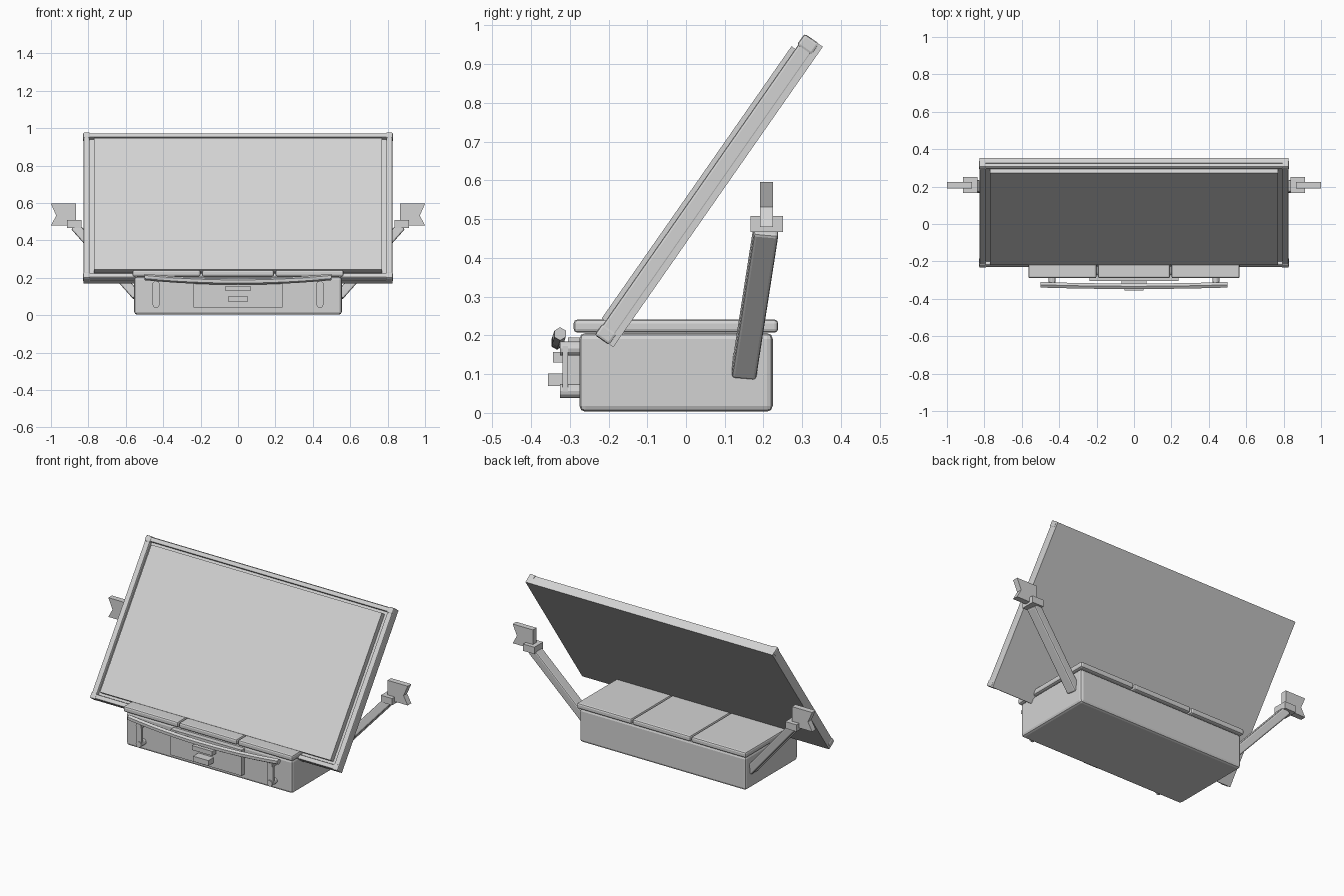
import bpy, bmesh, math
from mathutils import Matrix, Vector

if "Cube" in bpy.data.objects:
    bpy.data.objects.remove(bpy.data.objects["Cube"])

grey = bpy.data.materials.new("light_grey")
grey.diffuse_color = (0.65, 0.65, 0.65, 1)
grey.use_nodes = True
grey.node_tree.nodes["Principled BSDF"].inputs["Base Color"].default_value = grey.diffuse_color


def finish(name, bm, matrix=Matrix(), bevel=0, segments=2):
    bmesh.ops.recalc_face_normals(bm, faces=bm.faces)
    mesh = bpy.data.meshes.new(name)
    bm.to_mesh(mesh)
    bm.free()
    mesh.materials.append(grey)
    ob = bpy.data.objects.new(name, mesh)
    ob.matrix_world = matrix
    bpy.context.collection.objects.link(ob)
    if bevel:
        mod = ob.modifiers.new("rounded_edges", 'BEVEL')
        mod.width = bevel
        mod.segments = segments
    return ob


def box(name, x, y, z, matrix=Matrix(), bevel=0, segments=2):
    """Box between (min, max) pairs on each axis."""
    bm = bmesh.new()
    bmesh.ops.create_cube(bm, size=1)
    for v in bm.verts:
        v.co = [(a + b) / 2 + c * (b - a) for c, (a, b) in zip(v.co, (x, y, z))]
    return finish(name, bm, matrix, bevel, segments)


def prism(name, outline, y0, y1):
    """Extrude an (x, z) outline along y."""
    bm = bmesh.new()
    face = bm.faces.new([bm.verts.new((x, y0, z)) for x, z in outline])
    ext = bmesh.ops.extrude_face_region(bm, geom=[face])
    verts = [g for g in ext['geom'] if isinstance(g, bmesh.types.BMVert)]
    bmesh.ops.translate(bm, verts=verts, vec=(0, y1 - y0, 0))
    return finish(name, bm)


# Body and three lids
box("body", (-0.555, 0.555), (-0.275, 0.224), (0.003, 0.206), bevel=0.015)
for i, (a, b) in enumerate([(-0.565, -0.2), (-0.193, 0.193), (0.2, 0.565)]):
    box(f"lid_{i + 1}", (a, b), (-0.29, 0.238), (0.207, 0.241), bevel=0.01)

# Tilted panel: local y runs up the slope, local z points out of the front
tilt = Matrix.Rotation(math.radians(55.1), 4, 'X')
box("panel_back", (-0.825, 0.825), (0.032, 0.977), (0.251, 0.285), tilt)
box("panel_screen", (-0.77, 0.77), (0.075, 0.932), (0.275, 0.318), tilt)
for name, a, b in (("bottom", 0.034, 0.06), ("top", 0.948, 0.974)):
    box(f"frame_{name}", (-0.8, 0.8), (a, b), (0.264, 0.306), tilt, 0.006)
for s, side in ((-1, "left"), (1, "right")):
    xs = sorted((s * 0.793, s * 0.826))
    box(f"frame_{side}", xs, (0.05, 0.96), (0.264, 0.306), tilt, 0.006)
    xs = sorted((s * 0.79, s * 0.828))
    for end, a, b in (("bottom", 0.03, 0.066), ("top", 0.942, 0.978)):
        box(f"frame_corner_{end}_{side}", xs, (a, b), (0.262, 0.309), tilt, 0.007)

    # Slanted arm with wrist block and notched hand
    low, high = Vector((s * 0.541, 0.149, 0.102)), Vector((s * 0.872, 0.207, 0.475))
    zax = (high - low).normalized()
    xax = Vector((0, 1, 0)).cross(zax).normalized()
    yax = zax.cross(xax)
    basis = Matrix((xax, yax, zax)).transposed().to_4x4()
    box(f"arm_{side}", (-0.025, 0.025), (-0.032, 0.032), (0, (high - low).length),
        Matrix.Translation(low) @ basis, 0.008)
    box(f"wrist_{side}", sorted((s * 0.838, s * 0.913)), (0.166, 0.25), (0.467, 0.508))
    outline = [(0.865, 0.48), (1, 0.48), (0.972, 0.532), (1, 0.596), (0.865, 0.596)]
    prism(f"hand_{side}", [(s * x, z) for x, z in outline], 0.191, 0.225)

    # Handle bracket: upright strip and two round pegs
    box(f"bracket_{side}", sorted((s * 0.42, s * 0.456)), (-0.319, -0.304), (0.055, 0.172))
    for z in (0.056, 0.166):
        bm = bmesh.new()
        bmesh.ops.create_cone(bm, cap_ends=True, segments=12, radius1=0.018,
                              radius2=0.018, depth=0.055)
        m = Matrix.Translation((s * 0.438, -0.2975, z)) @ Matrix.Rotation(math.pi / 2, 4, 'X')
        finish(f"peg_{'lower' if z < 0.1 else 'upper'}_{side}", bm, m)

# Front drawer with two small grips
box("drawer", (-0.237, 0.237), (-0.305, -0.27), (0.04, 0.195))
box("grip_upper", (-0.068, 0.068), (-0.343, -0.3), (0.13, 0.157))
box("grip_lower", (-0.051, 0.051), (-0.356, -0.3), (0.07, 0.102))

# Bowed handle bar with a hexagonal section
bm = bmesh.new()
rings = []
steps = 12
for i in range(steps + 1):
    t = i / steps * 2 - 1
    y, z = -0.333 + 0.008 * t * t, 0.18 + 0.024 * t * t
    rings.append([bm.verts.new((0.5 * t, y + 0.017 * math.sin(k * math.pi / 3),
                                z + 0.017 * math.cos(k * math.pi / 3))) for k in range(6)])
for r0, r1 in zip(rings, rings[1:]):
    for k in range(6):
        bm.faces.new((r0[k], r0[k - 1], r1[k - 1], r1[k]))
bm.faces.new(rings[0])
bm.faces.new(rings[-1])
finish("handle_bar", bm)
